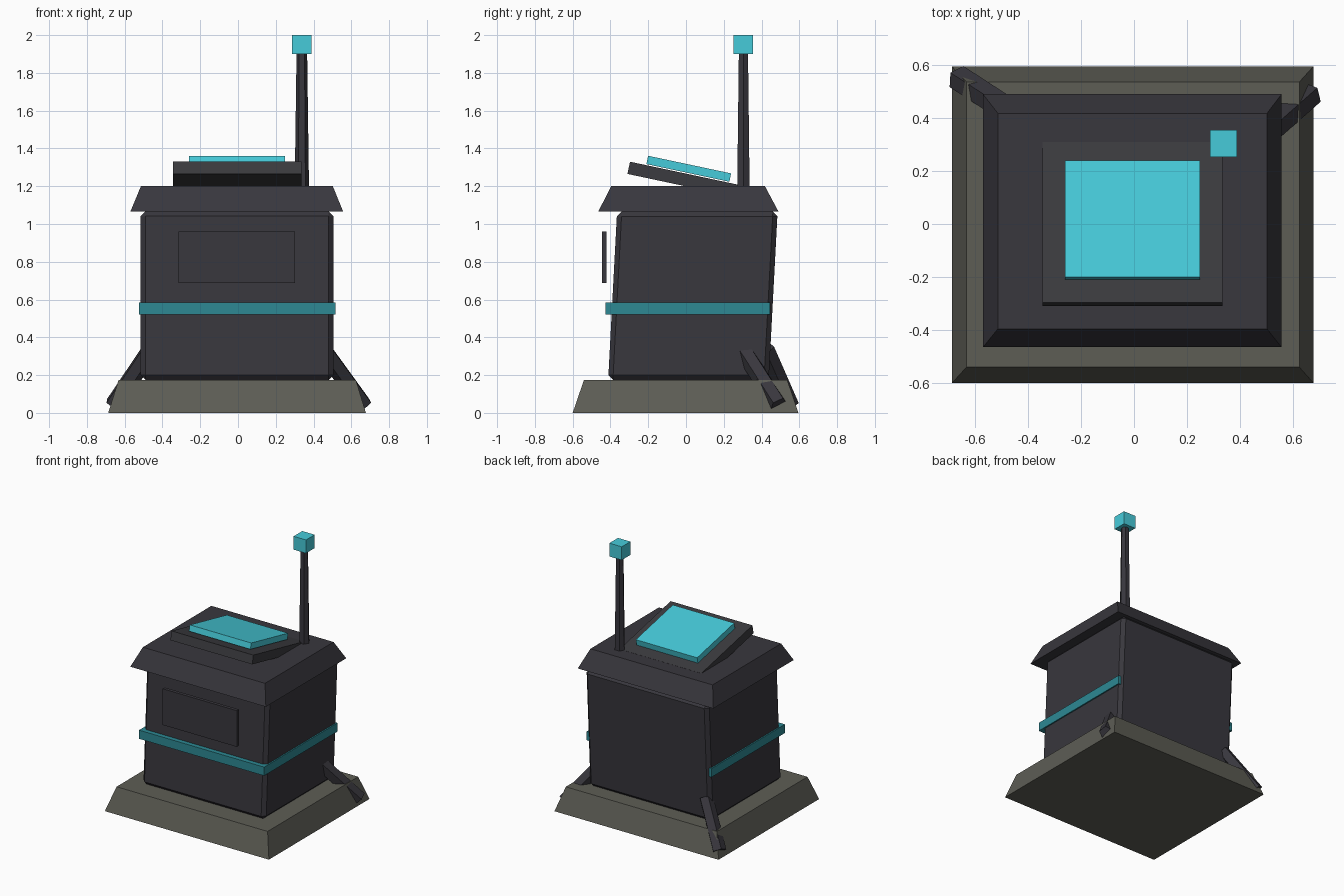
import bpy, bmesh, math
from mathutils import Vector, Matrix

if "Cube" in bpy.data.objects:
    bpy.data.objects.remove(bpy.data.objects["Cube"])


def material(name, rgb):
    m = bpy.data.materials.new(name)
    m.diffuse_color = (*rgb, 1)
    m.use_nodes = True
    m.node_tree.nodes["Principled BSDF"].inputs["Base Color"].default_value = m.diffuse_color
    return m


DARK = material("dark charcoal", (0.040, 0.038, 0.047))
PANEL = material("panel grey", (0.044, 0.044, 0.050))
STONE = material("stone grey", (0.110, 0.110, 0.091))
CYAN = material("bright cyan", (0.062, 0.60, 0.70))
TEAL = material("band teal", (0.026, 0.25, 0.295))


def finish(bm, name, mat):
    bmesh.ops.recalc_face_normals(bm, faces=bm.faces)
    me = bpy.data.meshes.new(name)
    bm.to_mesh(me)
    bm.free()
    me.materials.append(mat)
    ob = bpy.data.objects.new(name, me)
    bpy.context.collection.objects.link(ob)
    return ob


def block(name, mat, x, y, z, top_x=None, top_y=None, bevel=0):
    """Box between ranges; the top rectangle may differ from the bottom one."""
    bm = bmesh.new()
    bmesh.ops.create_cube(bm, size=1)
    for v in bm.verts:
        up = v.co.z > 0
        rx = top_x if up and top_x else x
        ry = top_y if up and top_y else y
        v.co = (rx[v.co.x > 0], ry[v.co.y > 0], z[up])
    if bevel:
        bmesh.ops.bevel(bm, geom=bm.edges[:], offset=bevel, segments=1,
                        profile=0.5, affect='EDGES')
    return finish(bm, name, mat)


def strut(name, mat, a, b, r1, r2, sides, spin=0):
    """Tapered prism from point a to point b."""
    a, b = Vector(a), Vector(b)
    d = b - a
    rot = d.to_track_quat('Z', 'Y').to_matrix().to_4x4()
    bm = bmesh.new()
    bmesh.ops.create_cone(
        bm, cap_ends=True, segments=sides, radius1=r1, radius2=r2, depth=d.length,
        matrix=Matrix.Translation((a + b) / 2) @ rot @ Matrix.Rotation(spin, 4, 'Z'))
    return finish(bm, name, mat)


def tilted_slab(name, mat, centre, size):
    """Slab leaning towards the front."""
    bm = bmesh.new()
    bmesh.ops.create_cube(
        bm, size=1,
        matrix=Matrix.Translation(centre) @ Matrix.Rotation(math.radians(-12), 4, 'X')
        @ Matrix.Diagonal((*size, 1)))
    return finish(bm, name, mat)


# Plinth, leaning cabinet and overhanging roof
block("plinth", STONE, (-0.687, 0.677), (-0.60, 0.595), (0, 0.175),
      (-0.632, 0.624), (-0.54, 0.536))
block("cabinet", DARK, (-0.515, 0.505), (-0.412, 0.438), (0.175, 1.066),
      top_y=(-0.365, 0.485), bevel=0.025)
block("roof", DARK, (-0.57, 0.557), (-0.465, 0.49), (1.065, 1.2),
      (-0.514, 0.502), (-0.396, 0.418))

# Band and front plate
block("band", TEAL, (-0.525, 0.515), (-0.425, 0.445), (0.52, 0.585))
block("front_plate", DARK, (-0.315, 0.302), (-0.445, -0.42), (0.688, 0.96))

# Tilted console and its screen
tilted_slab("console", PANEL, (-0.005, 0, 1.233), (0.68, 0.62, 0.066))
tilted_slab("screen", CYAN, (-0.005, 0.0145, 1.2925), (0.51, 0.449, 0.045))

# Antenna with a cube tip
strut("antenna", DARK, (0.338, 0.304, 1.18), (0.338, 0.304, 1.91), 0.038, 0.028, 6, math.pi / 6)
block("antenna_tip", CYAN, (0.286, 0.389), (0.252, 0.355), (1.9, 2.0))

# Rear braces running through the plinth
strut("brace_right", DARK, (0.665, 0.49, 0.043), (0.45, 0.30, 0.34), 0.05, 0.05, 5)
strut("brace_left", DARK, (-0.66, 0.55, 0.043), (-0.46, 0.42, 0.34), 0.05, 0.05, 5)
